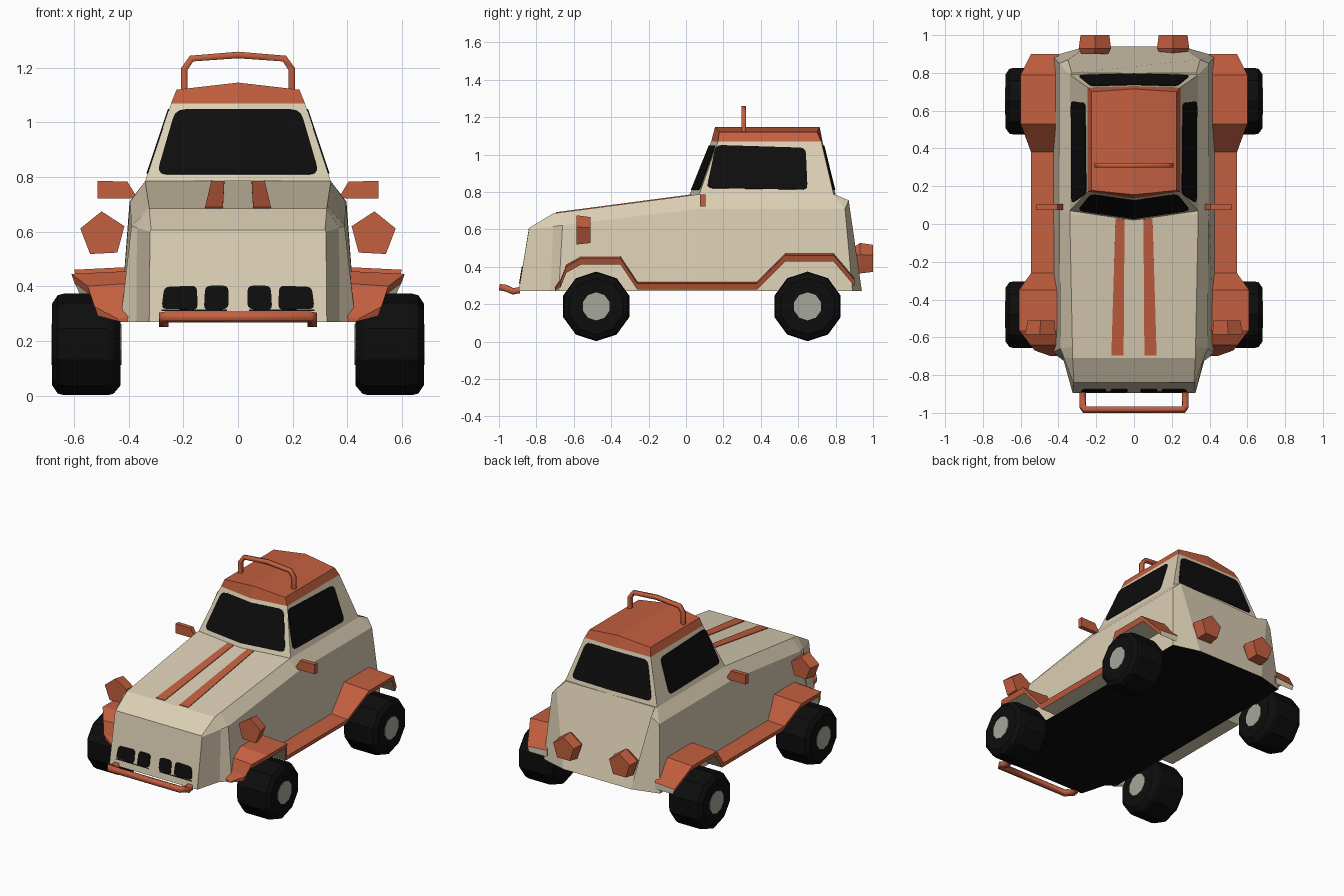
import bpy, bmesh, math
from mathutils import Vector

if "Cube" in bpy.data.objects:
    bpy.data.objects.remove(bpy.data.objects["Cube"])


def material(name, rgb):
    m = bpy.data.materials.new(name)
    m.diffuse_color = (*rgb, 1)
    m.use_nodes = True
    m.node_tree.nodes["Principled BSDF"].inputs["Base Color"].default_value = m.diffuse_color
    return m


BEIGE = material("beige paint", (0.71, 0.62, 0.455))
ORANGE = material("orange paint", (0.55, 0.115, 0.05))
BLACK = material("black", (0.004, 0.004, 0.004))
GREY = material("hub grey", (0.39, 0.38, 0.33))


def add_object(name, bm, mats, mirror):
    me = bpy.data.meshes.new(name)
    bm.to_mesh(me)
    bm.free()
    ob = bpy.data.objects.new(name, me)
    bpy.context.collection.objects.link(ob)
    for m in mats:
        me.materials.append(m)
    if mirror:
        mod = ob.modifiers.new("mirror", 'MIRROR')
        mod.merge_threshold = 0.0005
    return ob


def loft(name, rings, mats, mirror=True, second=None):
    """Skin closed rings with end caps; second(normal, strip) picks material 1."""
    bm = bmesh.new()
    vs = [[bm.verts.new(p) for p in r] for r in rings]
    n = len(rings[0])
    strip = {}
    for a, b in zip(vs, vs[1:]):
        for j in range(n):
            k = (j + 1) % n
            strip[bm.faces.new((a[j], a[k], b[k], b[j]))] = j
    bm.faces.new(vs[0])
    bm.faces.new(vs[-1])
    bmesh.ops.recalc_face_normals(bm, faces=bm.faces[:])
    bm.normal_update()
    if second:
        for f in bm.faces:
            f.material_index = int(second(f.normal, strip.get(f, -1)))
    return add_object(name, bm, mats, mirror)


def rounded(pts, r):
    """Round polygon corners, leaving those on the centre line sharp."""
    out = []
    for i, p in enumerate(pts):
        p, a, b = Vector(p), Vector(pts[i - 1]), Vector(pts[(i + 1) % len(pts)])
        if p.x == 0 or r == 0:
            out.append(p)
            continue
        s, e = p + (a - p).normalized() * r, p + (b - p).normalized() * r
        for t in (0, 0.33, 0.67, 1):
            out.append(s * (1 - t) ** 2 + p * 2 * t * (1 - t) + e * t * t)
    return out


def plate(name, outline, place, mat, r=0.0):
    """Thin painted panel, mapped from 2D onto a body surface and mirrored."""
    bm = bmesh.new()
    bm.faces.new([bm.verts.new(place(p[0], p[1])) for p in rounded(outline, r)])
    ob = add_object(name, bm, [mat], True)
    s = ob.modifiers.new("thickness", 'SOLIDIFY')
    s.thickness, s.offset = 0.009, 0


def bar(name, pts, radius):
    """Square-section bar along a path."""
    cu = bpy.data.curves.new(name, 'CURVE')
    cu.dimensions = '3D'
    cu.bevel_depth, cu.bevel_resolution, cu.use_fill_caps = radius, 0, True
    sp = cu.splines.new('POLY')
    sp.points.add(len(pts) - 1)
    for q, p in zip(sp.points, pts):
        q.co = (*p, 1)
        q.tilt = math.pi / 4
    ob = bpy.data.objects.new(name, cu)
    bpy.context.collection.objects.link(ob)
    cu.materials.append(ORANGE)


# Main body: stations of bottom, shoulder and top corner from nose to tail
stations = [
    ((.325, -.895, .27), (.322, -.84, .60), (.318, -.84, .607)),
    ((.372, -.725, .27), (.37, -.71, .615), (.325, -.71, .685)),
    ((.43, -.68, .27), (.39, -.66, .622), (.326, -.65, .693)),
    ((.43, .07, .27), (.395, .07, .71), (.34, .05, .785)),
    ((.43, .89, .27), (.397, .85, .71), (.34, .79, .785)),
    ((.25, .94, .27), (.35, .87, .755), (.33, .80, .785)),
]
rings = [list(s) + [(-x, y, z) for x, y, z in reversed(s)] for s in stations]
loft("body", rings, [BEIGE, BLACK], False, lambda n, j: n.z < -0.9)

# Cab and roof (half shapes, mirrored)
def half_ring(x, z, zc, front_c, front, rear, rear_c):
    return [(0, front_c, zc), (x, front, z), (x, rear, z), (0, rear_c, zc)]

cab_base = half_ring(.34, .785, .785, .02, .07, .79, .80)
cab_top = half_ring(.245, 1.07, 1.07, .135, .171, .723, .73)
loft("cab", [cab_base, cab_top], [BEIGE])
loft("roof", [cab_top, half_ring(.225, 1.12, 1.146, .155, .178, .70, .715)], [ORANGE])

# Windows
plate("windscreen", [(0, .81), (.297, .81), (.228, 1.047), (0, 1.047)],
      lambda x, z: (x, .02 + .147 * x + .4035 * (z - .785), z), BLACK, .035)
plate("rear_window", [(0, .81), (.297, .81), (.228, 1.047), (0, 1.047)],
      lambda x, z: (x, .80 - .0294 * x - .2456 * (z - .785), z), BLACK, .035)
plate("side_window", [(.11, .82), (.16, 1.05), (.64, 1.035), (.65, .812)],
      lambda y, z: (.34 - (z - .785) / 3, y, z), BLACK, .03)

# Grille openings and bonnet stripes
def nose(x, z):
    return (x, -.895 + (z - .27) * .165, z)

plate("inner_grille", [(.035, .318), (.125, .312), (.12, .402), (.035, .402)], nose, BLACK, .02)
plate("outer_grille", [(.148, .315), (.28, .318), (.27, .398), (.15, .402)], nose, BLACK, .02)
plate("grille_slot", [(.04, .31), (.28, .31), (.28, .314), (.04, .314)], nose, BLACK)
plate("bonnet_stripe", [(.055, -.695), (.12, -.695), (.098, .03), (.05, .025)],
      lambda x, y: (x, y, .685 + (y + .71) * .1316), ORANGE)

# Fender flares and running boards: y, z, outer x along the side
side = [(-.70, .285, .44), (-.67, .33, .525), (-.64, .405, .55), (-.56, .45, .61),
        (-.35, .45, .61), (-.26, .315, .545), (.38, .315, .545), (.53, .465, .60),
        (.79, .465, .60), (.90, .335, .545)]
flare = []
for y, z, x in side:
    low = max(z - .038, .27)
    flare.append([(.40, y, z + .006), (x, y, z - .004), (x - .012, y, low), (.40, y, low)])
loft("fender_flare", flare, [ORANGE, BEIGE], True,
     lambda n, j: j == 2 or (j == -1 and n.y > 0))

# Wheels with hubs
def disc(x, y, z, r, n=10):
    return [(x, y + r * math.sin(i * math.tau / n), z + r * math.cos(i * math.tau / n))
            for i in range(n)]

for label, y in (("front", -.48), ("rear", .65)):
    profile = [(.43, .15), (.455, .18), (.475, .186), (.635, .186), (.66, .18), (.68, .15)]
    loft(label + "_tyre", [disc(x, y, .188, r) for x, r in profile], [BLACK])
    loft(label + "_hub", [disc(x, y, .188, .075) for x in (.427, .683)], [GREY])

# Pentagonal lamps
def pentagon(cx, y, cz, r, start):
    return [(cx + r * math.cos(math.radians(start + 72 * i)), y,
             cz + r * math.sin(math.radians(start + 72 * i))) for i in range(5)]

loft("headlamp", [pentagon(.495, -.585, .59, .085, 87),
                  pentagon(.49, -.51, .59, .075, 87)], [ORANGE])
loft("rear_lamp", [pentagon(.207, .90, .432, .075, 90),
                   pentagon(.207, .93, .437, .09, 90),
                   pentagon(.207, 1.0, .437, .08, 90)], [ORANGE])

# Wing mirrors
mirror_outline = [(.375, .735), (.405, .784), (.515, .786), (.515, .722), (.39, .722)]
loft("wing_mirror", [[(x, y, z) for x, z in mirror_outline] for y in (.075, .105)], [ORANGE])

# Roof bar and front bumper bar
arch = [(.197, .31, 1.12), (.197, .31, 1.195), (.17, .31, 1.234), (0, .31, 1.247)]
bar("roof_bar", arch + [(-x, y, z) for x, y, z in reversed(arch[:-1])], .017)
arm = [(.272, -.89, .275), (.272, -.925, .268), (.272, -.965, .287), (.26, -.983, .288)]
bar("front_bumper", arm + [(-x, y, z) for x, y, z in reversed(arm)], .024)
